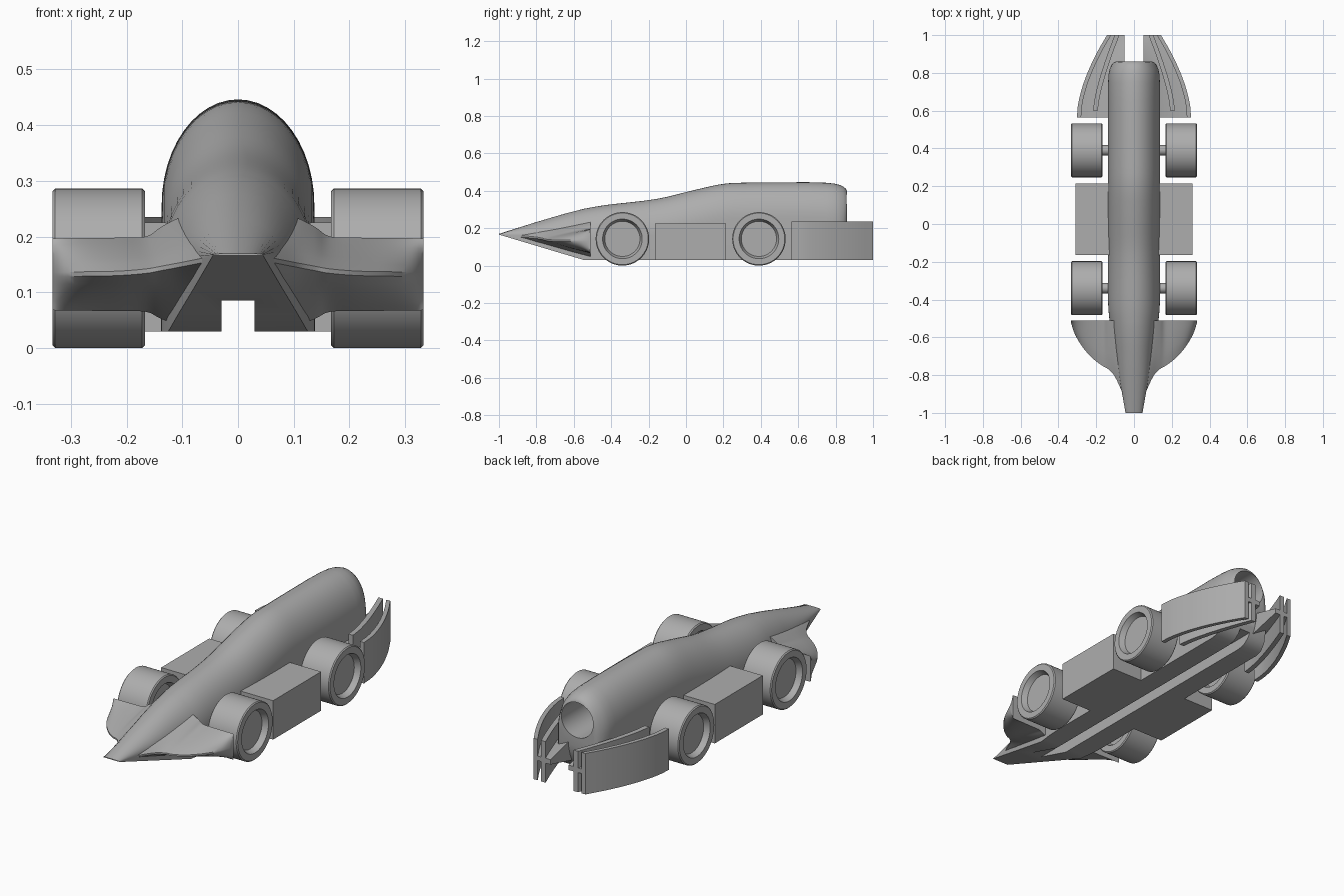
import bpy, bmesh, math
from mathutils import Vector, Matrix

old = bpy.data.objects.get("Cube")
if old:
    bpy.data.objects.remove(old, do_unlink=True)

grey = bpy.data.materials.new("plain_grey")
grey.use_nodes = True
grey.diffuse_color = (0.42, 0.42, 0.42, 1)
grey.node_tree.nodes["Principled BSDF"].inputs["Base Color"].default_value = (0.42, 0.42, 0.42, 1)


def make(name, bm, mirror=False):
    bmesh.ops.recalc_face_normals(bm, faces=bm.faces)
    mesh = bpy.data.meshes.new(name)
    bm.to_mesh(mesh)
    bm.free()
    mesh.materials.append(grey)
    ob = bpy.data.objects.new(name, mesh)
    bpy.context.collection.objects.link(ob)
    if mirror:
        ob.modifiers.new("mirror", 'MIRROR')
    return ob


def smooth(ob, angle=32):
    bpy.ops.object.select_all(action='DESELECT')
    bpy.context.view_layer.objects.active = ob
    ob.select_set(True)
    bpy.ops.object.shade_smooth_by_angle(angle=math.radians(angle))


def loft(name, rings, mirror=False):
    """Skin closed rings with equal point counts and cap both ends."""
    bm = bmesh.new()
    loops = [[bm.verts.new(p) for p in ring] for ring in rings]
    n = len(loops[0])
    for a, b in zip(loops, loops[1:]):
        for i in range(n):
            j = (i + 1) % n
            bm.faces.new((a[i], a[j], b[j], b[i]))
    bm.faces.new(loops[0])
    bm.faces.new(loops[-1])
    return make(name, bm, mirror)


def box(name, lo, hi, mirror=False):
    bm = bmesh.new()
    lo, hi = Vector(lo), Vector(hi)
    bmesh.ops.create_cube(bm, size=1, matrix=Matrix.Translation((lo + hi) / 2)
                          @ Matrix.Diagonal((*(hi - lo), 1)))
    return make(name, bm, mirror)


def rod(name, radius, start, end, axis, mirror=False):
    bm = bmesh.new()
    start, end = Vector(start), Vector(end)
    bmesh.ops.create_cone(bm, cap_ends=True, segments=48, radius1=radius, radius2=radius,
                          depth=(end - start).length,
                          matrix=Matrix.Translation((start + end) / 2)
                          @ Matrix.Rotation(math.pi / 2, 4, axis))
    return make(name, bm, mirror)


def curve(points, steps=6):
    """Catmull-Rom samples through points of any dimension."""
    pts = [Vector(p) for p in points]
    pts = [pts[0] * 2 - pts[1]] + pts + [pts[-1] * 2 - pts[-2]]
    out = []
    for a, b, c, d in zip(pts, pts[1:], pts[2:], pts[3:]):
        for k in range(steps):
            t = k / steps
            out.append(b + (c - a) * t / 2 + (a * 2 - b * 5 + c * 4 - d) * t * t / 2
                       + (b * 3 - a - c * 3 + d) * t ** 3 / 2)
    return out + [pts[-2]]


# Body: arched sections along the length (y, half width, bottom, top)
def arch(y, w, zb, zt):
    h = min((zt - zb) * 0.62, 0.19)
    ring = [(-w, y, zb), (w, y, zb)]
    for i in range(25):
        t = math.pi * i / 24
        ring.append((w * math.cos(t), y, zt - h + h * math.sin(t)))
    return ring


nose = [(-1, .045, .166, .17), (-.8, .08, .106, .233), (-.65, .107, .061, .277),
        (-.545, .125, .03, .304)]
spine = curve([(-.545, .125, .03, .304), (-.42, .137, .03, .325), (-.16, .137, .03, .356),
               (.04, .137, .03, .403), (.2, .137, .03, .437), (.35, .137, .03, .444),
               (.65, .137, .03, .446)], 4)
tail = [(.75, .137, .03, .443), (.79, .135, .04, .439), (.82, .129, .065, .432),
        (.842, .119, .11, .422), (.855, .107, .155, .411), (.86, .095, .19, .401)]
body = loft("body", [arch(*s) for s in nose[:-1] + [tuple(s) for s in spine] + tail])

# Underside slot and rear bore
cutters = [box("slot_cutter", (-.03, -1.1, -.1), (.03, 1.1, .085)),
           rod("bore_cutter", .088, (0, .4, .31), (0, 1, .31), 'X')]
bpy.context.view_layer.objects.active = body
for c in cutters:
    m = body.modifiers.new("cut", 'BOOLEAN')
    m.operation, m.solver, m.object = 'DIFFERENCE', 'EXACT', c
    bpy.ops.object.modifier_apply(modifier=m.name)
for c in cutters:
    bpy.data.objects.remove(c, do_unlink=True)
smooth(body)

# Front wings: wedge sections across the width (x, lead y, lead z, top, bottom)
wing_spec = curve([(.05, -.92, .16, .24, .04), (.1, -.81, .15, .235, .04),
                   (.137, -.768, .143, .218, .052), (.165, -.752, .138, .2, .065),
                   (.215, -.715, .134, .198, .066), (.27, -.655, .133, .197, .067),
                   (.312, -.585, .132, .197, .067), (.333, -.525, .132, .196, .068)], 4)
wing_rings = []
for x, y, z, top, low in wing_spec:
    ring = []
    # Curve the upper and lower skins gently out of the leading edge
    for i in range(7):
        t = i / 6
        ring.append((x, y + (-.51 - y) * t, z + .004 + (top - z - .004) * t ** .85))
    for i in range(6, -1, -1):
        t = i / 6
        ring.append((x, y + (-.51 - y) * t, z - .004 + (low - z + .004) * t ** .85))
    wing_rings.append(ring)
smooth(loft("front_wings", wing_rings, True))

# Side pods
box("side_pods", (.12, -.165, .03), (.31, .215, .225), True)

# Wheels and axles
wheel_profile = [(.195, 0), (.195, .094), (.167, .106), (.167, .138), (.172, .143),
                 (.328, .143), (.333, .138), (.333, .106), (.305, .094), (.305, 0)]
for label, y in (("front", -.34), ("rear", .39)):
    bm = bmesh.new()
    vs = [bm.verts.new((x, y, .143 + r)) for x, r in wheel_profile]
    es = [bm.edges.new(p) for p in zip(vs, vs[1:])]
    bmesh.ops.spin(bm, geom=vs + es, cent=(0, y, .143), axis=(1, 0, 0),
                   angle=math.tau, steps=64, use_duplicate=False)
    bmesh.ops.remove_doubles(bm, verts=bm.verts, dist=.0005)
    smooth(make(label + "_wheels", bm, True))
    smooth(rod(label + "_axles", .027, (.1, y, .143), (.21, y, .143), 'Y', True))

# Rear fins: curved upright plates on each side
outer = [(.302, .565), (.295, .64), (.272, .73), (.238, .82), (.192, .915), (.143, 1)]
inner = [(.217, .6), (.207, .67), (.185, .76), (.157, .85), (.127, .935), (.102, 1)]


def fin(name, path, thick):
    rings = []
    for x, y in curve(path, 4):
        rings.append([(x, y, .03), (x, y, .235), (x - thick, y, .235), (x - thick, y, .03)])
    smooth(loft(name, rings, True))


fin("outer_rear_fins", outer, .022)
fin("inner_rear_fins", inner, .025)

# Web joining the fins to the body, thickening towards the body
web_rings = []
for x, y in curve(outer, 4):
    x -= .01
    near = max(0, min(1, (1 - y) / .2))
    root = .012 + .05 * near
    inside = .05
    mid = inside + (x - inside) * .45
    web_rings.append([(inside, y, .14 - root), (mid, y, .127), (x, y, .13),
                      (x, y, .15), (mid, y, .153), (inside, y, .14 + root)])
smooth(loft("fin_webs", web_rings, True))
